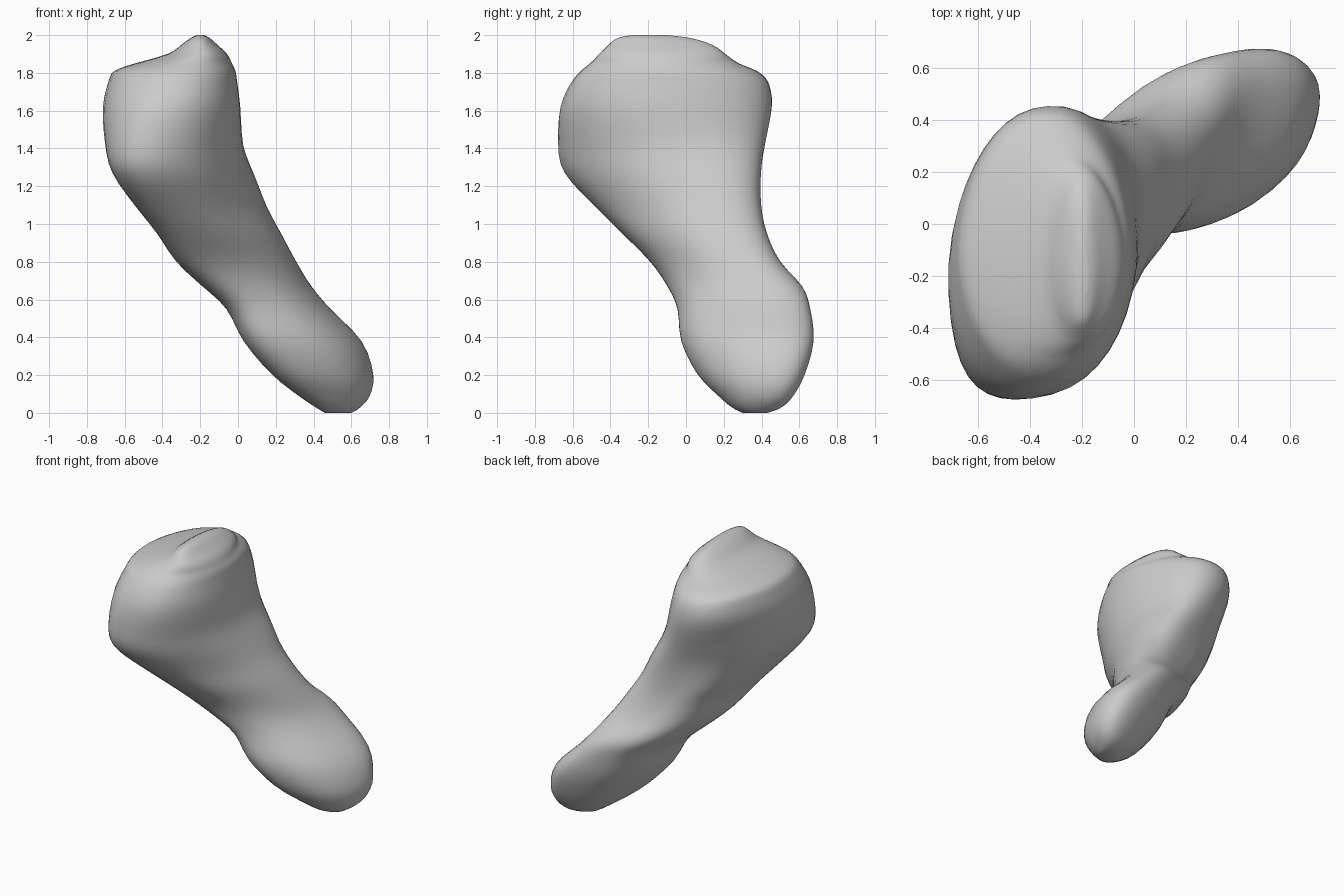
import bpy, bmesh
from math import sin, cos, pi, copysign

if "Cube" in bpy.data.objects:
    bpy.data.objects.remove(bpy.data.objects["Cube"])

# Level cross-sections: z, x min, x max, y min, y max, diagonal skew
SECTIONS = [
    (0.00, 0.46, 0.60, 0.30, 0.43, 0.40),
    (0.03, 0.41, 0.65, 0.24, 0.51, 0.42),
    (0.09, 0.32, 0.70, 0.17, 0.57, 0.46),
    (0.20, 0.18, 0.72, 0.06, 0.63, 0.50),
    (0.38, 0.025, 0.66, -0.03, 0.68, 0.52),
    (0.55, -0.06, 0.49, -0.045, 0.66, 0.54),
    (0.67, -0.19, 0.39, -0.10, 0.62, 0.56),
    (0.80, -0.33, 0.31, -0.19, 0.50, 0.56),
    (0.95, -0.43, 0.23, -0.34, 0.43, 0.54),
    (1.10, -0.55, 0.15, -0.49, 0.40, 0.52),
    (1.27, -0.67, 0.09, -0.65, 0.40, 0.48),
    (1.42, -0.705, 0.04, -0.68, 0.42, 0.34),
    (1.62, -0.72, 0.02, -0.67, 0.46, 0.12),
    (1.75, -0.69, 0.00, -0.61, 0.44, 0.03),
    (1.81, -0.66, -0.01, -0.56, 0.38, 0.00),
    (1.85, -0.55, -0.03, -0.51, 0.28, 0.00),
    (1.90, -0.37, -0.055, -0.46, 0.21, 0.00),
    (1.95, -0.30, -0.11, -0.41, 0.14, 0.00),
    (1.985, -0.25, -0.15, -0.36, 0.02, 0.00),
    (2.00, -0.22, -0.18, -0.28, -0.10, 0.00),
]
SIDES, STEPS = 40, 3


def smooth(a, b, c, d, t):
    return tuple(0.5 * (2 * q + (r - p) * t + (2 * p - 5 * q + 4 * r - s) * t * t
                        + (3 * q - p - 3 * r + s) * t ** 3)
                 for p, q, r, s in zip(a, b, c, d))


def rounded(v):
    return copysign(abs(v) ** 0.9, v)


def ring(bm, section):
    z, x0, x1, y0, y1, skew = section
    # the upper head narrows toward the back
    taper = 0.14 * min(1, max(0, (z - 1.2) / 0.3))
    # the upper shaft is flat in front and swells at the back left
    swell = 0.3 * max(0, 1 - abs(z - 1.05) / 0.45)
    verts = []
    for i in range(SIDES):
        t = 2 * pi * i / SIDES
        v = rounded(sin(t + skew / 2))
        u = rounded(cos(t - skew / 2)) * (1 - taper * max(0, v))
        # push along the diagonal only where both axes are away from their limits
        push = swell * max(0, -u * v) * (1 if v > u else 0.5)
        u, v = u - push, v + push
        verts.append(bm.verts.new(((x0 + x1) / 2 + (x1 - x0) / 2 * u,
                                   (y0 + y1) / 2 + (y1 - y0) / 2 * v, z)))
    return verts


# Interpolate the sections and skin them
rows = []
last = len(SECTIONS) - 1
for k in range(last):
    pts = [SECTIONS[min(max(k + o, 0), last)] for o in (-1, 0, 1, 2)]
    rows += [smooth(*pts, s / STEPS) for s in range(STEPS)]
rows.append(SECTIONS[last])

bm = bmesh.new()
rings = [ring(bm, r) for r in rows]
for lo, hi in zip(rings, rings[1:]):
    for i in range(SIDES):
        j = (i + 1) % SIDES
        bm.faces.new((lo[i], lo[j], hi[j], hi[i]))
bm.faces.new(rings[0][::-1])
bm.faces.new(rings[-1])
# Soften the seams between sections
for _ in range(3):
    bmesh.ops.smooth_vert(bm, verts=[v for r in rings[3:-6] for v in r], factor=0.3,
                          use_axis_x=True, use_axis_y=True, use_axis_z=True)
bmesh.ops.recalc_face_normals(bm, faces=bm.faces)
for f in bm.faces:
    f.smooth = True

mesh = bpy.data.meshes.new("bone")
bm.to_mesh(mesh)
bm.free()
bone = bpy.data.objects.new("bone", mesh)
bpy.context.collection.objects.link(bone)
